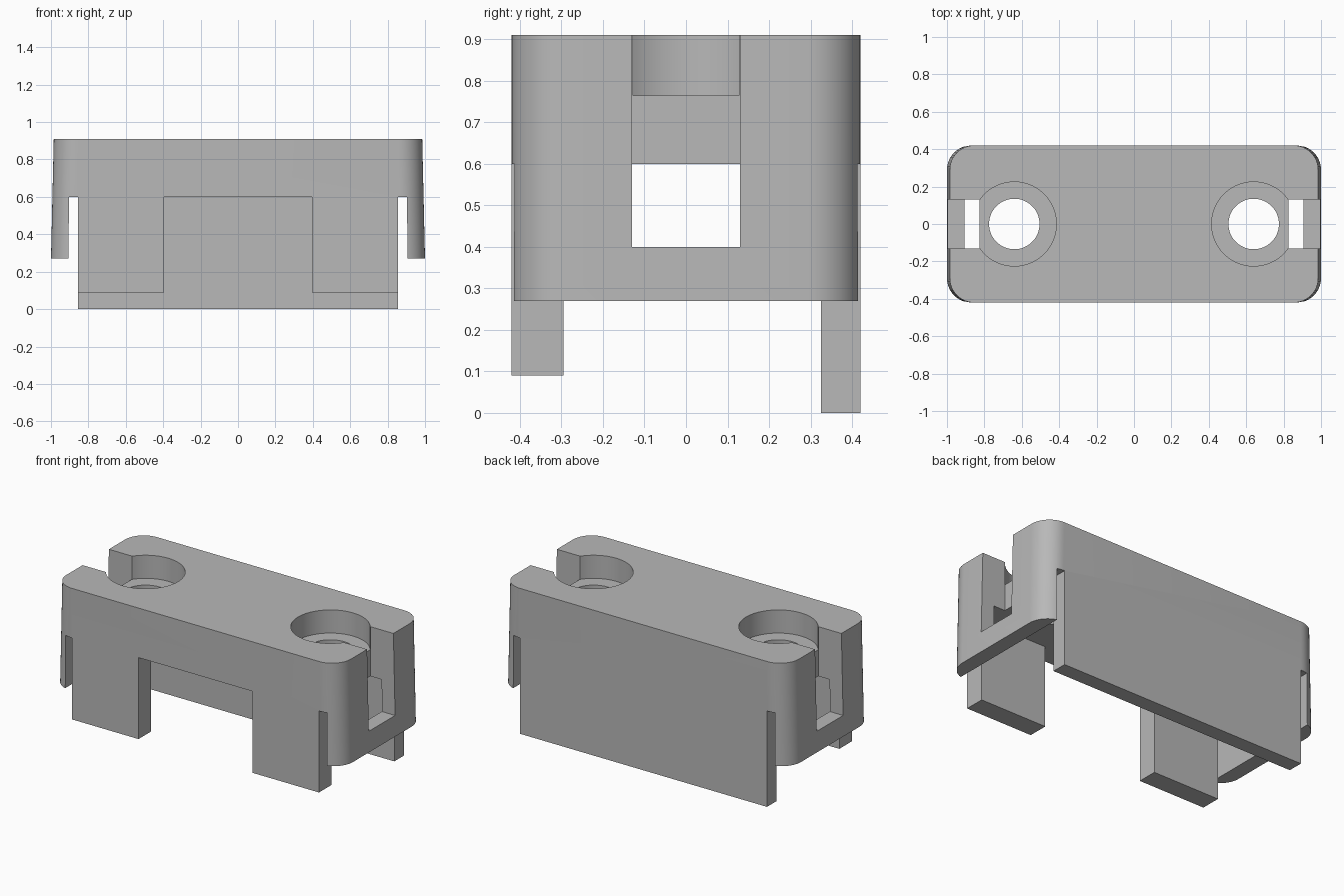
import bpy, bmesh
from math import pi, cos, sin, radians

cube = bpy.data.objects.get("Cube")
if cube:
    bpy.data.objects.remove(cube, do_unlink=True)

TOP, CEILING, SKIRT = 0.91, 0.60, 0.27
HALF_Y, RADIUS = 0.42, 0.13

grey = bpy.data.materials.new("plain grey")
grey.use_nodes = True
grey.diffuse_color = (0.48, 0.48, 0.48, 1)
grey.node_tree.nodes["Principled BSDF"].inputs["Base Color"].default_value = grey.diffuse_color


def loft(name, lower, upper):
    """Closed solid between two matching outlines."""
    bm = bmesh.new()
    a = [bm.verts.new(p) for p in lower]
    b = [bm.verts.new(p) for p in upper]
    bm.faces.new(a)
    bm.faces.new(b)
    for i in range(len(a)):
        j = (i + 1) % len(a)
        bm.faces.new((a[i], a[j], b[j], b[i]))
    bmesh.ops.recalc_face_normals(bm, faces=bm.faces)
    mesh = bpy.data.meshes.new(name)
    bm.to_mesh(mesh)
    bm.free()
    obj = bpy.data.objects.new(name, mesh)
    bpy.context.collection.objects.link(obj)
    return obj


def rounded_outline(half_x, z, steps=12):
    pts = []
    for k, (sx, sy) in enumerate([(1, 1), (-1, 1), (-1, -1), (1, -1)]):
        for i in range(steps + 1):
            a = (k + i / steps) * pi / 2
            pts.append((sx * (half_x - RADIUS) + RADIUS * cos(a),
                        sy * (HALF_Y - RADIUS) + RADIUS * sin(a), z))
    return pts


def cut(cutter):
    mod = housing.modifiers.new("cut", "BOOLEAN")
    mod.operation = "DIFFERENCE"
    mod.solver = "EXACT"
    mod.object = cutter
    bpy.ops.object.modifier_apply(modifier=mod.name)
    bpy.data.objects.remove(cutter, do_unlink=True)


def cut_prism(profile, y0, y1):
    """Cut an x-z profile along y."""
    cut(loft("cutter", [(x, y0, z) for x, z in profile], [(x, y1, z) for x, z in profile]))


def cut_box(x0, x1, y0, y1, z0, z1):
    cut_prism([(x0, z0), (x1, z0), (x1, z1), (x0, z1)], y0, y1)


def cut_hole(x, radius, z0, z1, steps=64):
    ring = [(x + radius * cos(2 * pi * i / steps), radius * sin(2 * pi * i / steps))
            for i in range(steps)]
    cut(loft("cutter", [(*p, z0) for p in ring], [(*p, z1) for p in ring]))


# Main block, ends leaning outward toward the bottom
housing = loft("housing", rounded_outline(1.006, 0), rounded_outline(0.985, TOP))
housing.data.materials.append(grey)
bpy.context.view_layer.objects.active = housing
housing.select_set(True)

# Hollow underside, leaving front and back walls
cut_box(-0.88, 0.88, -0.295, 0.325, -0.5, CEILING)
# Opening between the two front legs, and their shorter feet
cut_box(-0.395, 0.395, -1, 0, -0.5, CEILING)
cut_box(-1.2, 1.2, -1, 0, -0.5, 0.09)

for s in (-1, 1):
    # Gap separating each end skirt, then the skirt's lower edge
    cut_prism([(s * 0.855, -0.5), (s * 0.911, -0.5), (s * 0.904, CEILING),
               (s * 0.855, CEILING)], -1, 1)
    cut_box(*sorted((s * 0.855, s * 1.3)), -1, 1, -0.5, SKIRT)
    # Counterbored screw hole
    cut_hole(s * 0.64, 0.225, 0.765, 1.2)
    cut_hole(s * 0.64, 0.135, 0.3, 1.2)
    # Open slot in the end
    cut_box(*sorted((s * 0.825, s * 1.3)), -0.13, 0.13, 0.40, 1.2)

# Tidy coplanar faces and smooth the curved walls
bm = bmesh.new()
bm.from_mesh(housing.data)
bmesh.ops.remove_doubles(bm, verts=bm.verts, dist=0.0001)
bm.to_mesh(housing.data)
bm.free()
bpy.ops.object.shade_smooth_by_angle(angle=radians(30))
